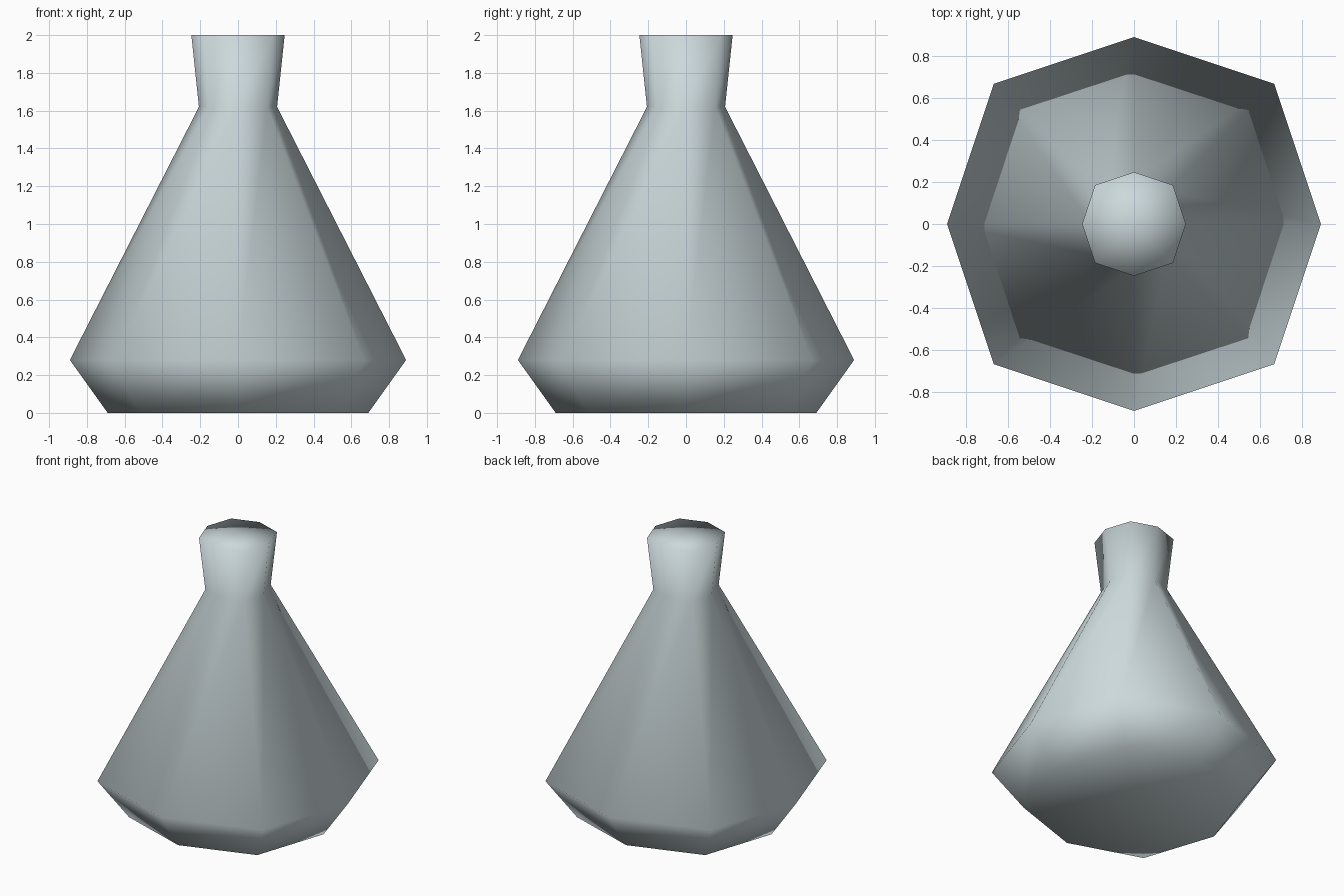
import bpy, bmesh, math

if "Cube" in bpy.data.objects:
    bpy.data.objects.remove(bpy.data.objects["Cube"])

# One pale glass colour
glass = bpy.data.materials.new("pale_grey_glass")
glass.diffuse_color = (0.60, 0.69, 0.71, 1.0)
glass.use_nodes = True
glass.node_tree.nodes["Principled BSDF"].inputs["Base Color"].default_value = glass.diffuse_color

# Flask profile: (axis radius, height)
PROFILE = [(0.69, 0.0), (0.89, 0.28), (0.207, 1.62), (0.247, 2.0)]
DIAGONAL = 0.75 * math.sqrt(2)  # corners sit slightly outside the circle


def ring(bm, radius, z):
    verts = []
    for i in range(8):
        a = i * math.pi / 4
        r = radius * (DIAGONAL if i % 2 else 1.0)
        verts.append(bm.verts.new((r * math.cos(a), r * math.sin(a), z)))
    return verts


bm = bmesh.new()
rings = [ring(bm, r, z) for r, z in PROFILE]

# Foot, cone body and flared neck
for lower, upper in zip(rings, rings[1:]):
    for i in range(8):
        j = (i + 1) % 8
        bm.faces.new((lower[i], lower[j], upper[j], upper[i]))

# Base and top caps, four quads around a centre point
for loop, z in ((rings[0], 0.0), (rings[-1], 2.0)):
    centre = bm.verts.new((0, 0, z))
    for i in range(0, 8, 2):
        bm.faces.new((centre, loop[i], loop[i + 1], loop[(i + 2) % 8]))

bmesh.ops.recalc_face_normals(bm, faces=bm.faces)
for f in bm.faces:
    f.smooth = True  # smooth all over, rims included

mesh = bpy.data.meshes.new("flask")
bm.to_mesh(mesh)
bm.free()
mesh.materials.append(glass)
bpy.context.collection.objects.link(bpy.data.objects.new("flask", mesh))
